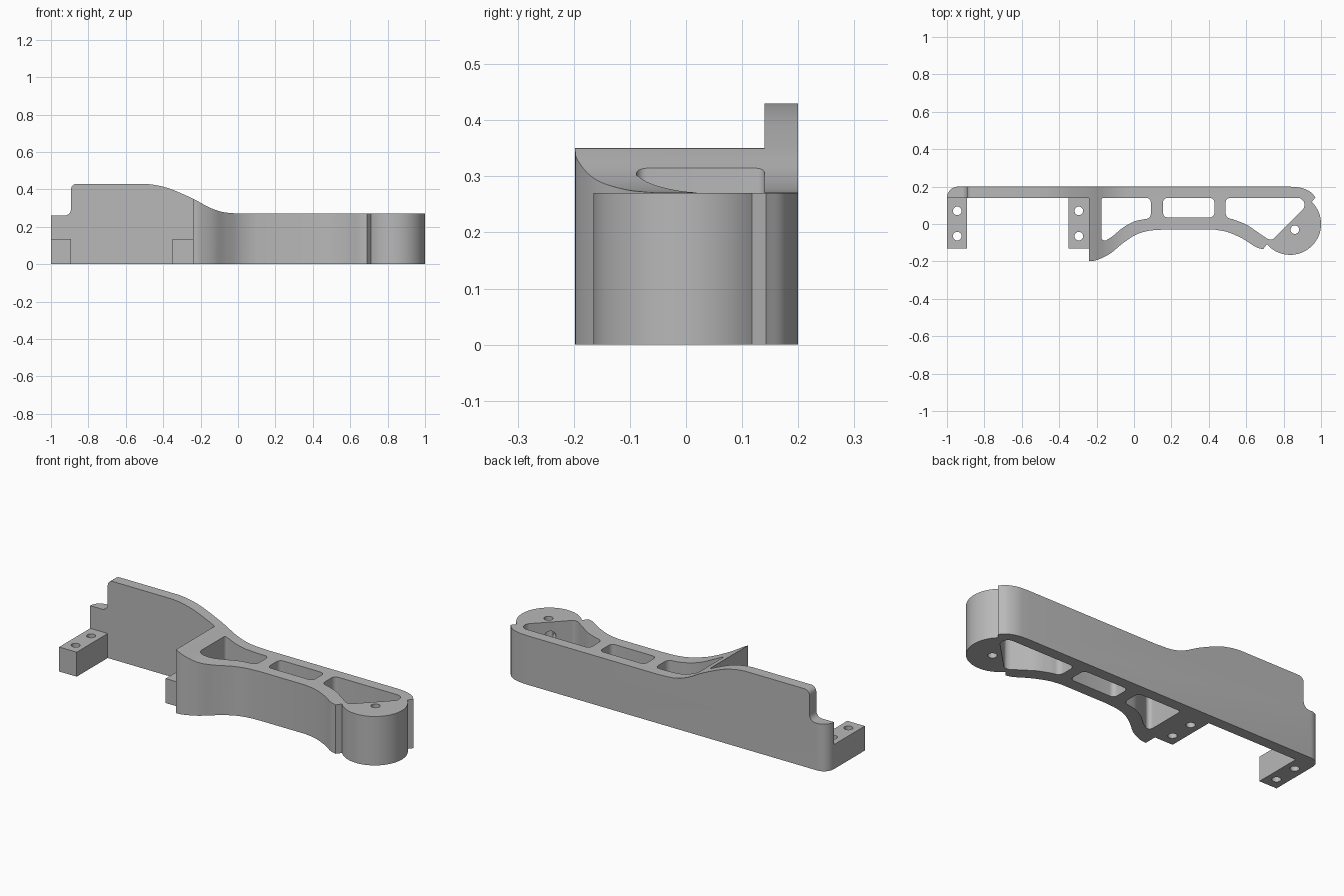
import bpy
import math
from mathutils import Vector, Matrix

cube = bpy.data.objects.get("Cube")
if cube:
    bpy.data.objects.remove(cube)

grey = bpy.data.materials.new("plain_grey")
grey.use_nodes = True
grey.diffuse_color = (0.48, 0.48, 0.48, 1)
grey.node_tree.nodes["Principled BSDF"].inputs["Base Color"].default_value = (0.48, 0.48, 0.48, 1)


def spline(pts, steps=6):
    """Smooth curve through a few points."""
    p = [Vector(q) for q in pts]
    p = [p[0] * 2 - p[1]] + p + [p[-1] * 2 - p[-2]]
    out = []
    for a, b, c, d in zip(p, p[1:], p[2:], p[3:]):
        for i in range(steps):
            t = i / steps
            out.append(0.5 * (2 * b + (c - a) * t + (2 * a - 5 * b + 4 * c - d) * t * t
                              + (3 * b - a - 3 * c + d) * t ** 3))
    return out + [p[-2]]


def arc(cx, cy, r, start, end, steps=24):
    angles = [math.radians(start + (end - start) * i / steps) for i in range(steps + 1)]
    return [Vector((cx + r * math.cos(a), cy + r * math.sin(a))) for a in angles]


def rounded(corners, steps=6):
    """Closed outline; a corner (x, y, r) is cut back by r and rounded."""
    out = []
    for i, c in enumerate(corners):
        if len(c) < 3:
            out.append(Vector(c))
            continue
        p = Vector(c[:2])
        before, after = Vector(corners[i - 1][:2]), Vector(corners[(i + 1) % len(corners)][:2])
        a = p + (before - p).normalized() * c[2]
        b = p + (after - p).normalized() * c[2]
        for k in range(steps + 1):
            t = k / steps
            # weighted curve, a true arc at square corners
            w = 2 * t * (1 - t) * math.sqrt(0.5)
            s = (1 - t) ** 2 + w + t * t
            out.append((a * (1 - t) ** 2 + p * w + b * t * t) / s)
    return out


def prism(name, outline, low, high, along_y=False):
    """Extrude an outline along z, or along y for a front outline."""
    n = len(outline)
    area = sum(a.x * b.y - b.x * a.y for a, b in zip(outline, outline[1:] + outline[:1]))
    if area < 0:
        outline = outline[::-1]
    verts = [(p.x, p.y, h) for h in (low, high) for p in outline]
    faces = [list(range(n))[::-1], list(range(n, 2 * n))]
    faces += [(i, (i + 1) % n, n + (i + 1) % n, n + i) for i in range(n)]
    mesh = bpy.data.meshes.new(name)
    mesh.from_pydata(verts, [], faces)
    if along_y:
        mesh.transform(Matrix.Rotation(math.pi / 2, 4, 'X'))
    mesh.materials.append(grey)
    obj = bpy.data.objects.new(name, mesh)
    bpy.context.collection.objects.link(obj)
    return obj


def combine(target, other, operation):
    mod = target.modifiers.new("shape", 'BOOLEAN')
    mod.operation, mod.solver, mod.object = operation, 'EXACT', other
    bpy.context.view_layer.objects.active = target
    bpy.ops.object.modifier_apply(modifier=mod.name)
    bpy.data.objects.remove(other)


# Plan of the arm: back wall, belly curve and round end
belly = spline([(-0.24, -0.198), (-0.2, -0.193), (-0.13, -0.16), (-0.065, -0.107),
                (0.005, -0.06), (0.075, -0.037), (0.155, -0.03)])
belly += spline([(0.43, -0.03), (0.5, -0.043), (0.58, -0.078), (0.65, -0.122), (0.69, -0.135)])
plan = [Vector((-0.24, 0.14))] + belly
plan += arc(0.835, 0, 0.165, -139, 45.6, 48)
plan += spline([(0.97, 0.143), (0.94, 0.174), (0.89, 0.194), (0.83, 0.2)])
plan += arc(-0.94, 0.14, 0.06, 90, 180, 8)
arm = prism("bracket_arm", plan, -0.1, 0.6)

# Side silhouette of the wall, with the step and the swept top
top = spline([(-0.5, 0.43), (-0.44, 0.423), (-0.36, 0.402), (-0.24, 0.35),
              (-0.15, 0.302), (-0.07, 0.277), (0.03, 0.27)], 8)
side = rounded([(-1.1, 0), (-1.1, 0.26), (-0.893, 0.26, 0.035), (-0.893, 0.43, 0.03)]
               + [tuple(p) for p in top] + [(1.1, 0.27), (1.1, 0)])
combine(arm, prism("side_cutter", side, -0.4, 0.4, True), 'INTERSECT')

# Windows through the arm
left_curve = spline([(-0.15, -0.088), (-0.115, -0.066), (-0.06, -0.02), (0, 0.013), (0.05, 0.025)])
right_curve = spline([(0.53, 0.025), (0.6, -0.003), (0.66, -0.043), (0.715, -0.08)])
windows = [
    [(-0.175, 0.14, 0.015), (-0.175, -0.09, 0.02)] + [tuple(p) for p in left_curve]
    + [(0.09, 0.03, 0.025), (0.09, 0.14, 0.025)],
    [(0.155, 0.035, 0.025), (0.43, 0.035, 0.025), (0.43, 0.14, 0.025), (0.155, 0.14, 0.025)],
    [(0.49, 0.14, 0.025), (0.49, 0.033, 0.025)] + [tuple(p) for p in right_curve]
    + [(0.74, -0.085, 0.012), (0.915, 0.09, 0.02), (0.905, 0.14, 0.03)],
]
for corners in windows:
    combine(arm, prism("window_cutter", rounded(corners), -0.2, 0.7), 'DIFFERENCE')

# Two mounting tabs joined to the arm
for x0, x1, y1 in ((-1, -0.893, 0.14), (-0.35, -0.23, 0.15)):
    tab = [Vector(p) for p in ((x0, -0.13), (x1, -0.13), (x1, y1), (x0, y1))]
    combine(arm, prism("mounting_tab", tab, 0, 0.135), 'UNION')

# Screw holes in the tabs and the pin hole in the round end
for x, y in ((-0.945, 0.07), (-0.945, -0.065), (-0.295, 0.07), (-0.295, -0.065), (0.86, -0.03)):
    combine(arm, prism("hole_cutter", arc(x, y, 0.023, 0, 345, 23), -0.2, 0.5), 'DIFFERENCE')

# Cross bore from the slanted window wall to the pin hole
bore = prism("bore_cutter", arc(0, 0, 0.03, 0, 345, 23), -0.04, 0.06)
bore.data.transform(Matrix.Translation((0.82, 0.01, 0.19))
                    @ Vector((1, -1, 0)).to_track_quat('Z', 'Y').to_matrix().to_4x4())
combine(arm, bore, 'DIFFERENCE')

bpy.ops.object.select_all(action='DESELECT')
arm.select_set(True)
bpy.context.view_layer.objects.active = arm
bpy.ops.object.shade_smooth_by_angle(angle=math.radians(30))
